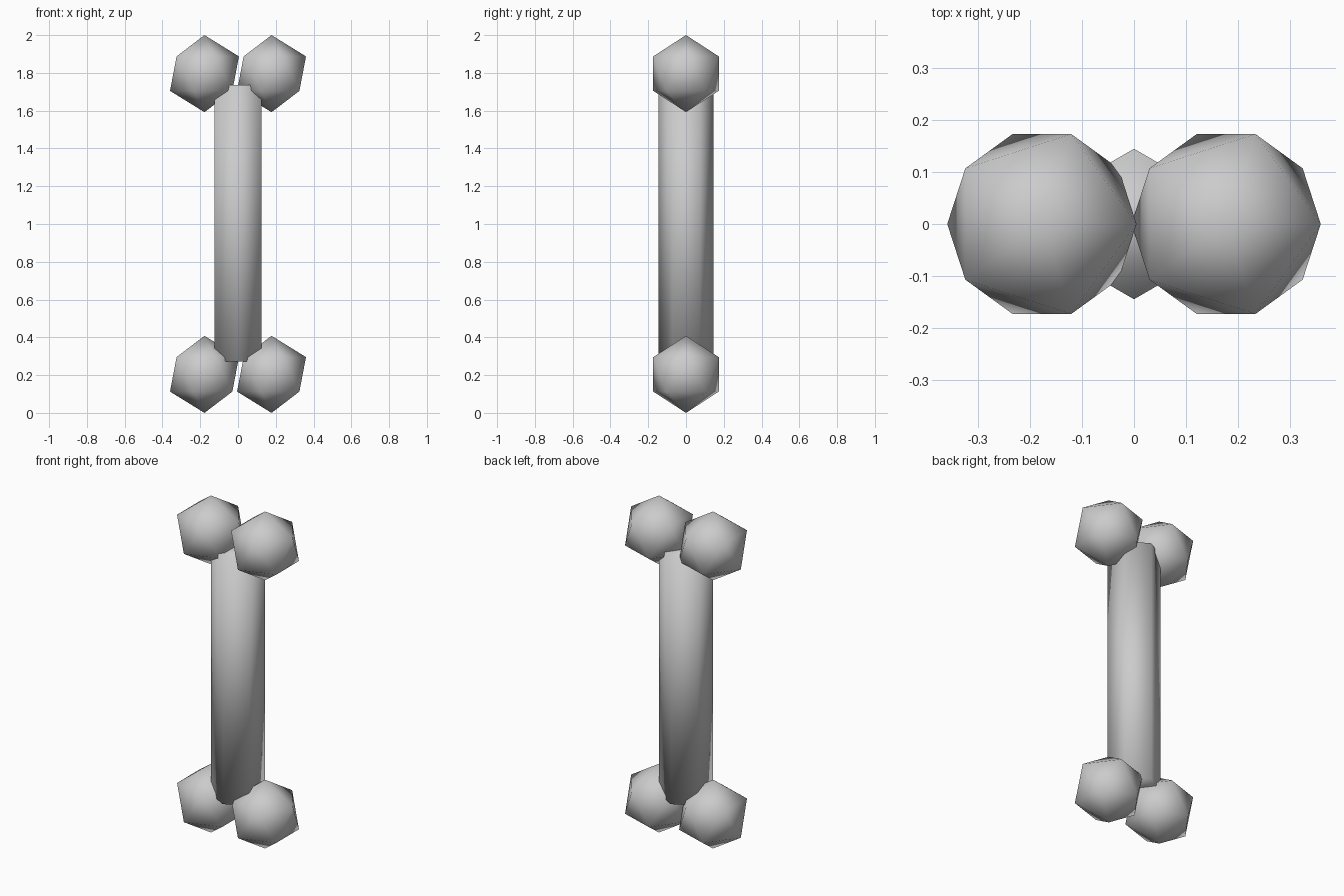
import bpy

if "Cube" in bpy.data.objects:
    bpy.data.objects.remove(bpy.data.objects["Cube"])

R = 0.204        # knob radius
KNOB_X = 0.1775  # knob offset from the centre line


def finish(name):
    obj = bpy.context.object
    obj.name = name
    bpy.ops.object.shade_smooth()


# Six-sided shaft
bpy.ops.mesh.primitive_cylinder_add(vertices=6, radius=0.145, depth=1.464,
                                    location=(0, 0, 1.003))
finish("bone_shaft")

# Two low-poly knobs at each end
for end, z in (("lower", R), ("upper", 2 - R)):
    for side, x in (("left", -KNOB_X), ("right", KNOB_X)):
        bpy.ops.mesh.primitive_ico_sphere_add(subdivisions=1, radius=R,
                                              location=(x, 0, z))
        finish(f"{end}_{side}_knob")
